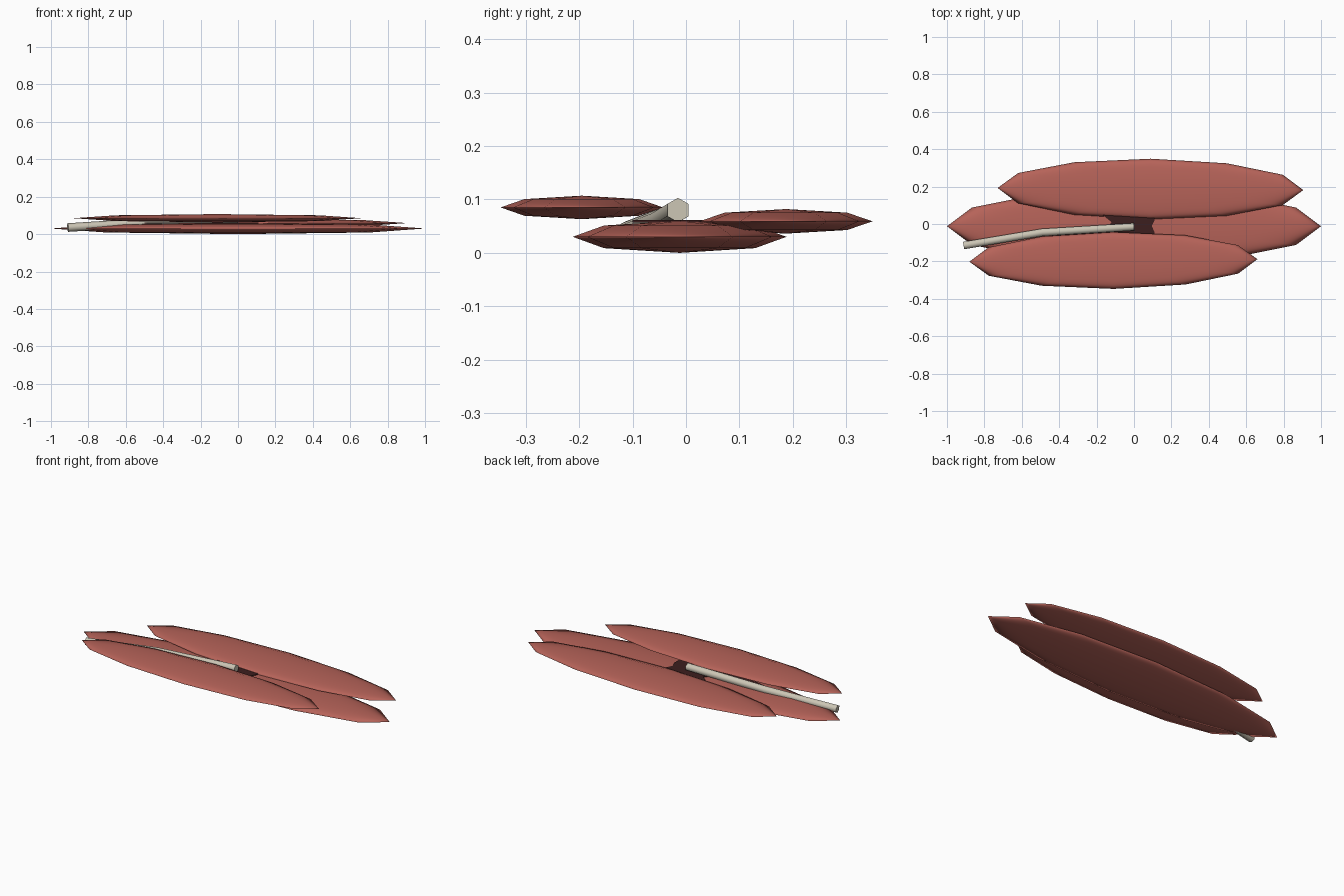
import bpy
import bmesh
from math import cos, sin, pi, radians
from mathutils import Vector

cube = bpy.data.objects.get("Cube")
if cube:
    bpy.data.objects.remove(cube)


def make_material(name, rgb):
    mat = bpy.data.materials.new(name)
    mat.use_nodes = True
    mat.diffuse_color = (*rgb, 1)
    mat.node_tree.nodes["Principled BSDF"].inputs["Base Color"].default_value = (*rgb, 1)
    return mat


salmon = make_material("salmon red", (0.47, 0.125, 0.10))
cream = make_material("cream", (0.60, 0.56, 0.46))
dark = make_material("dark maroon", (0.045, 0.013, 0.013))


def add_object(name, bm, mat, smooth=None):
    bmesh.ops.recalc_face_normals(bm, faces=bm.faces)
    mesh = bpy.data.meshes.new(name)
    bm.to_mesh(mesh)
    bm.free()
    mesh.materials.append(mat)
    obj = bpy.data.objects.new(name, mesh)
    bpy.context.collection.objects.link(obj)
    if smooth:
        bpy.ops.object.select_all(action="DESELECT")
        obj.select_set(True)
        bpy.context.view_layer.objects.active = obj
        bpy.ops.object.shade_smooth_by_angle(angle=radians(smooth))
    return obj


def add_slab(name, centre, size, turn):
    """Flattened low-poly lens, pointed at both ends."""
    bm = bmesh.new()
    bmesh.ops.create_uvsphere(bm, u_segments=12, v_segments=4, radius=1)
    slab = add_object(name, bm, salmon, 60)
    slab.location, slab.scale = centre, size
    slab.rotation_euler.z = radians(turn)


# Three overlapping slabs
add_slab("lower_slab", (0, -0.012, 0.03), (1, 0.2, 0.03), 0)
add_slab("front_slab", (-0.11, -0.195, 0.085), (0.77, 0.152, 0.022), 0.5)
add_slab("back_slab", (0.088, 0.187, 0.059), (0.817, 0.162, 0.023), -0.4)

# Bent six-sided rod
bm = bmesh.new()
path = [(0, -0.015, 0.08), (-0.49, -0.045, 0.062), (-0.91, -0.115, 0.035)]
rings = []
for i, point in enumerate(path):
    along = Vector(path[min(i + 1, 2)]) - Vector(path[max(i - 1, 0)])
    side = along.cross(Vector((0, 0, 1))).normalized()
    up = side.cross(along).normalized()
    rings.append([bm.verts.new(Vector(point) + 0.023 * (side * sin(k * pi / 3) + up * cos(k * pi / 3)))
                  for k in range(6)])
for a, b in zip(rings, rings[1:]):
    for k in range(6):
        n = (k + 1) % 6
        bm.faces.new((a[k], a[n], b[n], b[k]))
bm.faces.new(rings[0])
bm.faces.new(rings[-1])
add_object("rod", bm, cream, 70)

# Thin dark patch between the slabs
bm = bmesh.new()
outline = [(0.11, 0.05), (-0.17, 0.05), (-0.12, 0.01), (-0.15, -0.03),
           (-0.5, -0.07), (-0.4, -0.1), (0.11, -0.1), (0.11, -0.045), (0.095, -0.01), (0.11, 0.02)]
face = bm.faces.new([bm.verts.new((x, y, 0.057)) for x, y in outline])
top = bmesh.ops.extrude_face_region(bm, geom=[face])["geom"]
bmesh.ops.translate(bm, vec=(0, 0, 0.0045), verts=[v for v in top if isinstance(v, bmesh.types.BMVert)])
add_object("dark_patch", bm, dark)
